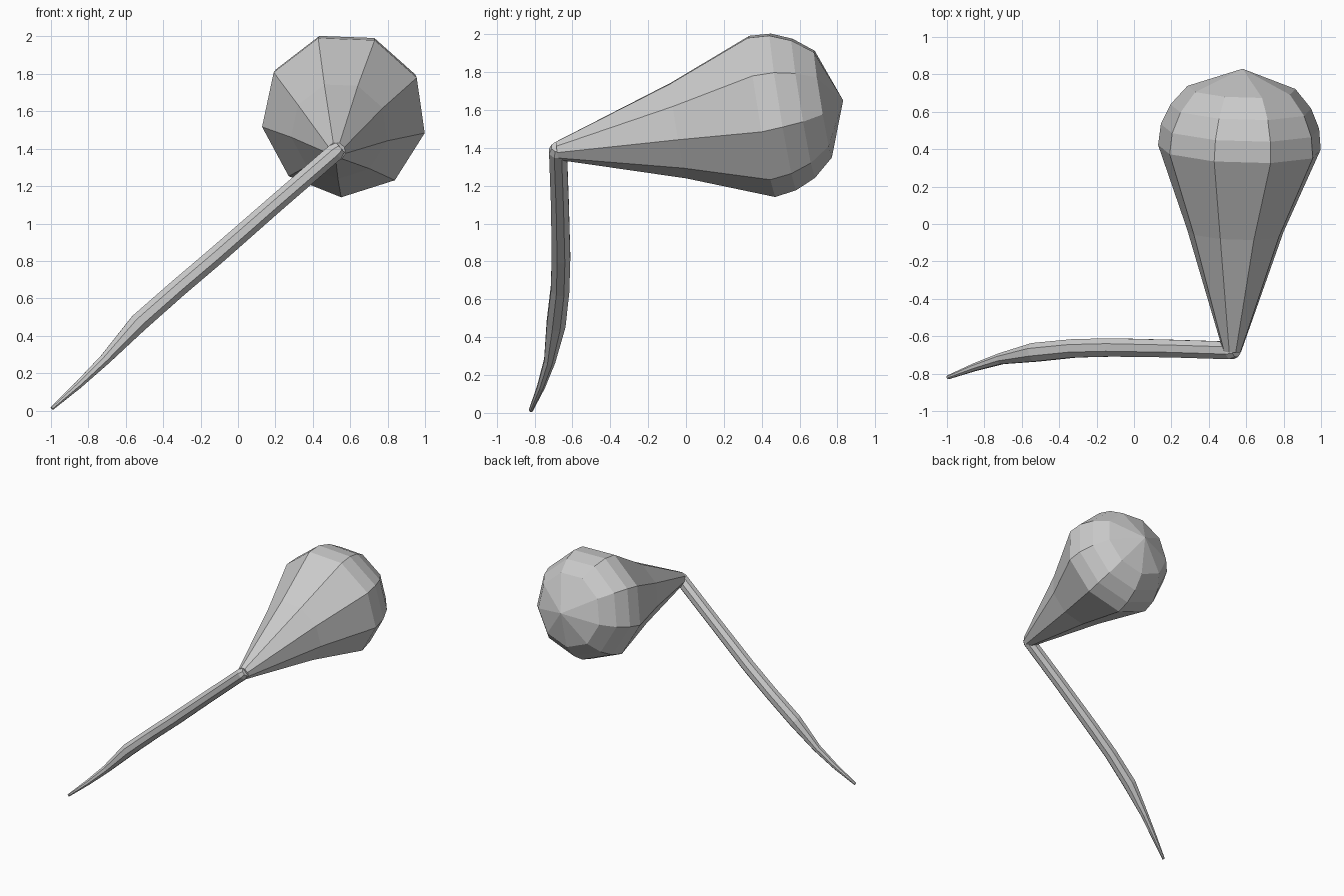
import bpy, bmesh, math
from mathutils import Vector

if "Cube" in bpy.data.objects:
    bpy.data.objects.remove(bpy.data.objects["Cube"])


def loft(name, rings, sides, turn, up_hint, axis=None, tip=None):
    """Skin rings of (centre, radius); ring planes follow the path or a fixed axis."""
    bm = bmesh.new()
    pts = [Vector(c) for c, r in rings]
    loops = []
    for i, (c, r) in enumerate(rings):
        d = Vector(axis) if axis else pts[min(i + 1, len(pts) - 1)] - pts[max(i - 1, 0)]
        d.normalize()
        u = Vector(up_hint)
        u = (u - d * u.dot(d)).normalized()
        s = u.cross(d) * -1
        loop = []
        for k in range(sides):
            a = math.radians(turn) + math.tau * k / sides
            loop.append(bm.verts.new(pts[i] + (s * math.cos(a) + u * math.sin(a)) * r))
        loops.append(loop)
    for a, b in zip(loops, loops[1:]):
        for k in range(sides):
            n = (k + 1) % sides
            bm.faces.new((a[k], a[n], b[n], b[k]))
    bm.faces.new(loops[0])
    if tip:
        t = bm.verts.new(tip)
        for k in range(sides):
            bm.faces.new((loops[-1][k], loops[-1][(k + 1) % sides], t))
    else:
        bm.faces.new(loops[-1])
    bmesh.ops.recalc_face_normals(bm, faces=bm.faces)
    me = bpy.data.meshes.new(name)
    bm.to_mesh(me)
    bm.free()
    ob = bpy.data.objects.new(name, me)
    bpy.context.collection.objects.link(ob)
    return ob


# Nine-sided teardrop head, tilted slightly upwards towards the back
bulb = loft("bulb_head", [
    ((0.525, -0.68, 1.385), 0.05),
    ((0.543, -0.043, 1.497), 0.262),
    ((0.566, 0.398, 1.576), 0.442),
    ((0.569, 0.51, 1.599), 0.43),
    ((0.573, 0.618, 1.617), 0.382),
    ((0.576, 0.722, 1.637), 0.293),
], 9, -92.2, (0, 0, 1), axis=(0.035, 1, 0.165), tip=(0.58, 0.83, 1.65))

# Long curved stalk, tapering to a point at the ground
stalk = loft("stalk", [
    ((-0.995, -0.82, 0.012), 0.011),
    ((-0.85, -0.765, 0.14), 0.022),
    ((-0.71, -0.72, 0.275), 0.032),
    ((-0.53, -0.686, 0.47), 0.054),
    ((-0.32, -0.665, 0.655), 0.053),
    ((-0.12, -0.66, 0.825), 0.053),
    ((0.2, -0.666, 1.105), 0.051),
    ((0.52, -0.676, 1.382), 0.051),
    ((0.548, -0.677, 1.406), 0.036),
], 8, 22.5, (0, 1, 0))
